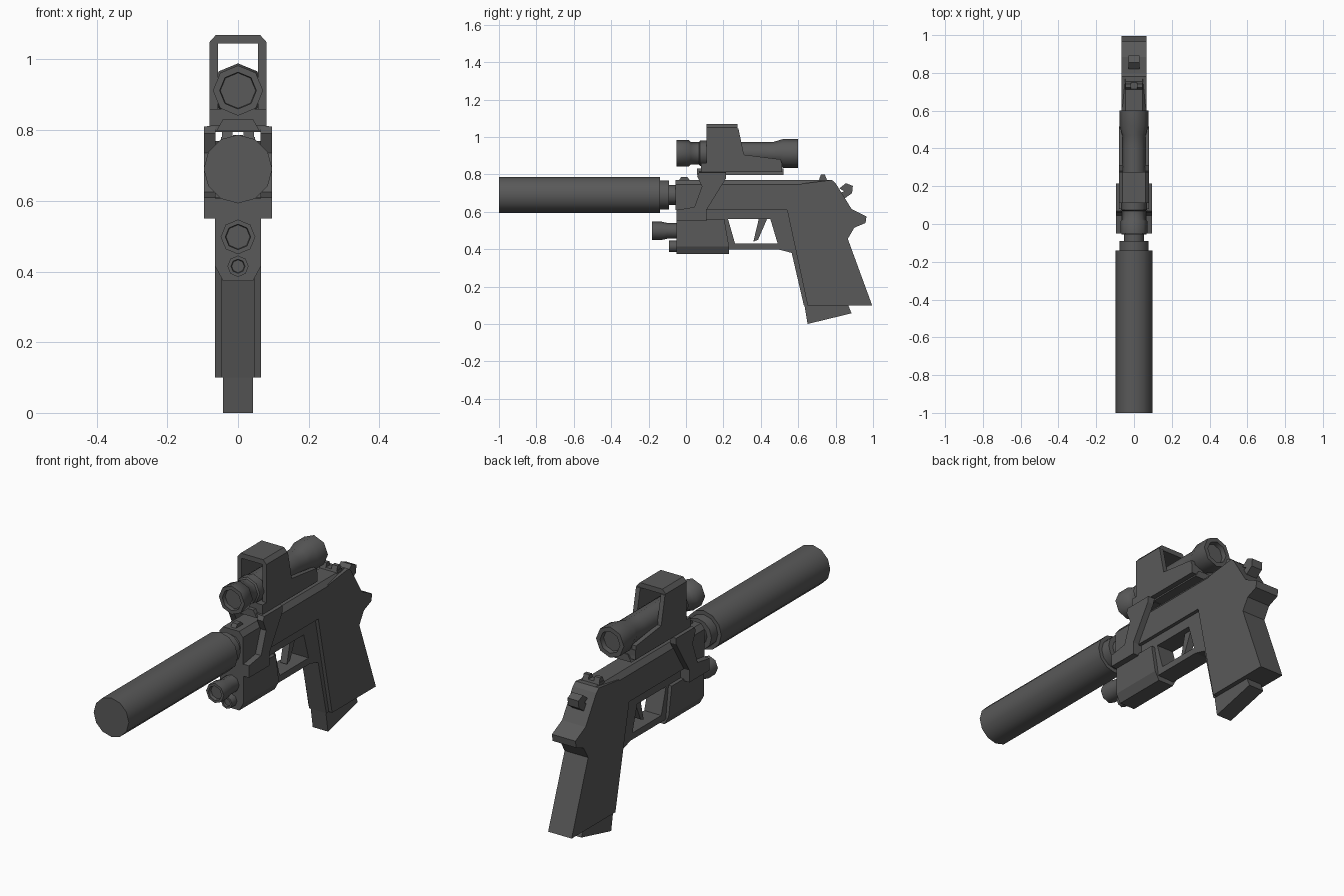
import bpy, bmesh, math

mat = bpy.data.materials.new("dark_grey")
mat.diffuse_color = (0.1, 0.1, 0.1, 1)


def make(name, rings, smooth=False):
    """Skin a list of equal rings and cap both ends."""
    bm = bmesh.new()
    vs = [[bm.verts.new(p) for p in r] for r in rings]
    n = len(vs[0])
    for a, b in zip(vs, vs[1:]):
        for i in range(n):
            bm.faces.new((a[i], a[(i + 1) % n], b[(i + 1) % n], b[i]))
    bm.faces.new(vs[0])
    bm.faces.new(vs[-1])
    bmesh.ops.recalc_face_normals(bm, faces=bm.faces)
    me = bpy.data.meshes.new(name)
    bm.to_mesh(me)
    bm.free()
    me.materials.append(mat)
    ob = bpy.data.objects.new(name, me)
    bpy.context.collection.objects.link(ob)
    if smooth:
        bpy.ops.object.select_all(action='DESELECT')
        ob.select_set(True)
        bpy.context.view_layer.objects.active = ob
        bpy.ops.object.shade_smooth_by_angle(angle=math.radians(46))
    return ob


def side(name, pts, x0, x1):
    """Side profile (y, z) extruded across x."""
    return make(name, [[(x, y, z) for y, z in pts] for x in (x0, x1)])


def section(name, half, y0, y1):
    """Right half of a symmetric front section (x, z), extruded along y."""
    pts = half + [(-x, z) for x, z in reversed(half)]
    return make(name, [[(x, y, z) for x, z in pts] for y in (y0, y1)])


def lathe(name, prof, z, n=8):
    """Profile (y, radius) turned around an axis along y."""
    ang = [2 * math.pi * i / n for i in range(n)]
    return make(name, [[(r * math.cos(a), y, z + r * math.sin(a)) for a in ang]
                       for y, r in prof], True)


# Suppressor and barrel collar
lathe("suppressor", [(-1, .097), (-.14, .097)], .69, 12)
lathe("barrel", [(-.15, .078), (-.09, .078), (-.09, .053), (-.04, .053)], .69, 12)

# Slide with chamfered top, grip body, narrow frame
section("slide", [(.065, .61), (.065, .745), (.045, .77)], -.055, .78)
side("grip_body", [(.54, .612), (.62, .75), (.78, .77), (.80, .752), (.885, .615),
                   (.965, .575), (.96, .54), (.90, .515), (.865, .455),
                   (.995, .10), (.65, .10)], -.065, .065)
side("frame_rail", [(-.05, .56), (-.05, .615), (.56, .615), (.56, .56)], -.047, .047)
side("grip_front_strap", [(.45, .565), (.56, .612), (.67, .10), (.63, .10),
                          (.565, .38), (.50, .397), (.49, .43)], -.047, .047)
side("trigger_guard", [(.20, .397), (.20, .43), (.49, .43), (.50, .397)], -.047, .047)
side("guard_front", [(.19, .56), (.225, .56), (.262, .43), (.262, .397), (.19, .397)],
     -.047, .047)
side("trigger", [(.39, .565), (.435, .565), (.385, .45), (.36, .44)], -.018, .018)
side("magazine", [(.63, .12), (.65, 0), (.885, .057), (.86, .12)], -.042, .042)

# Sights and hammer
side("front_sight", [(-.04, .765), (-.025, .787), (.005, .787), (.025, .765)], -.014, .014)
side("rear_sight_base", [(.71, .765), (.715, .78), (.75, .78), (.755, .765)], -.048, .048)
for s in (-1, 1):
    side("rear_sight_post", [(.712, .775), (.722, .80), (.742, .80), (.752, .775)],
         s * .015, s * .045)
side("hammer", [(.80, .69), (.845, .71), (.82, .725), (.855, .753), (.892, .738),
                (.888, .70), (.84, .665), (.82, .66)], -.03, .03)

# Mount: side struts, lower jaws, top bridge and rail
for s in (-1, 1):
    side("mount_strut", [(-.05, .55), (-.05, .61), (.045, .625), (.085, .735),
                         (.06, .79), (.07, .81), (.215, .81), (.215, .78),
                         (.11, .61), (.11, .55)], s * .063, s * .096)
    side("mount_jaw", [(-.05, .55), (-.05, .607), (.11, .607), (.11, .55)],
         s * .036, s * .094)
section("mount_bridge", [(.095, .795), (.095, .81), (.06, .815)], .07, .215)
section("sight_rail", [(.062, .797), (.042, .832)], .06, .52)

# Hooded sight: base, walls, roof
section("sight_base", [(.08, .812), (.08, .86)], .08, .513)
for s in (-1, 1):
    side("hood_wall", [(.11, .812), (.11, 1.046), (.28, 1.046), (.31, .905),
                       (.508, .88), (.515, .812)], s * .057, s * .08)
section("hood_roof", [(.08, 1.045), (.08, 1.05), (.062, 1.07)], .11, .275)

# Scope tube with recessed lenses
lathe("scope", [(-.03, .05), (-.05, .052), (-.05, .071), (.015, .071), (.025, .06),
                (.07, .06), (.075, .068), (.12, .068), (.12, .062), (.41, .062), (.47, .062),
                (.52, .077), (.60, .077), (.60, .055), (.575, .053)], .912)

# Under-barrel light and pointer
hs = [(.065, .56), (.065, .415), (.042, .373)]
pts = hs + [(-x, z) for x, z in reversed(hs)]
make("light_housing", [[(x, -.05, z) for x, z in pts],
                       [(x, .205 if z > .5 else .23, z) for x, z in pts]])
lathe("light", [(-.165, .034), (-.182, .036), (-.182, .049), (-.13, .049),
                (-.10, .042), (-.04, .042)], .498)
lathe("pointer", [(-.08, .018), (-.09, .02), (-.09, .03), (-.04, .03)], .415)
